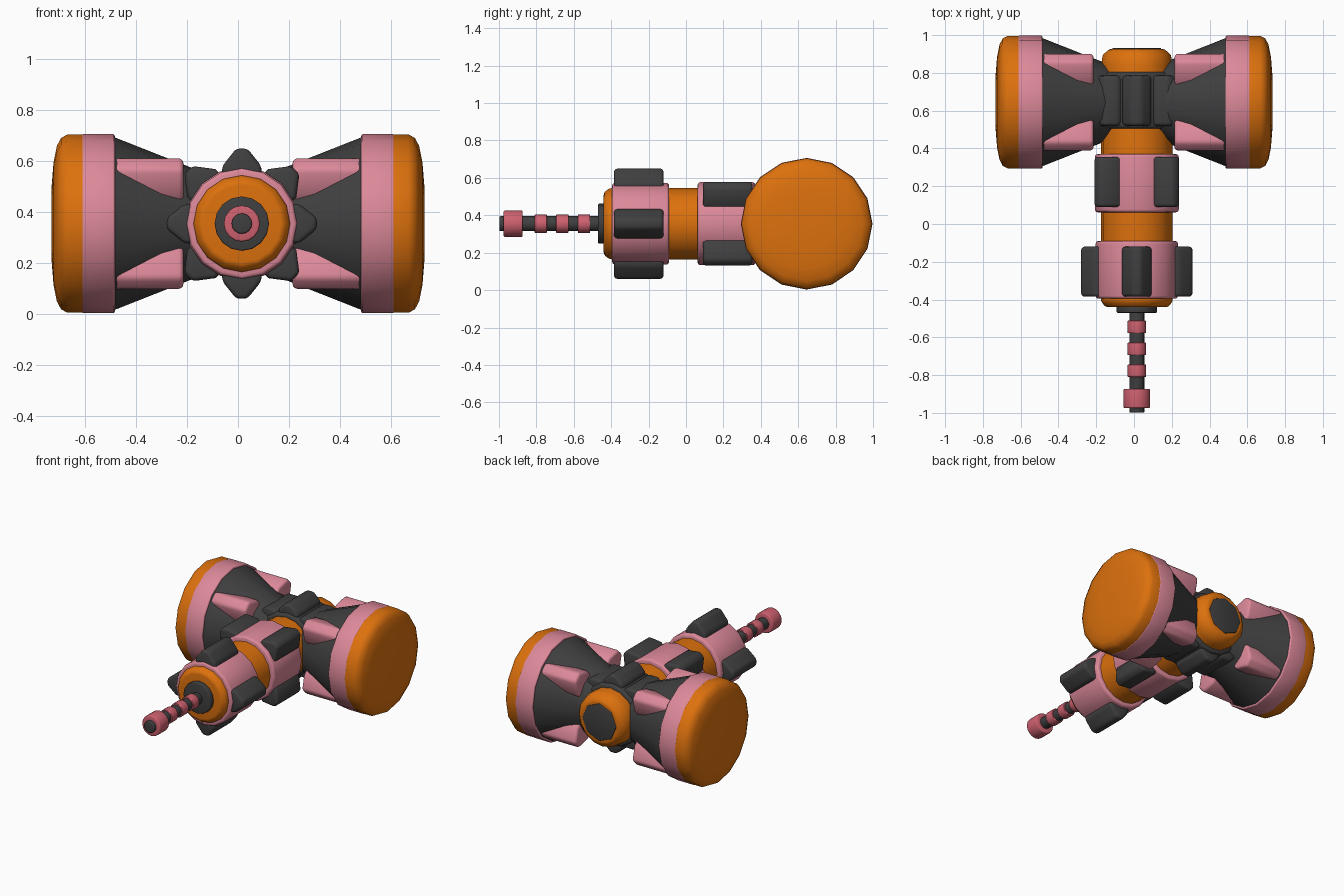
import bpy, bmesh
from math import sin, cos, pi, radians

if "Cube" in bpy.data.objects:
    bpy.data.objects.remove(bpy.data.objects["Cube"])

HX, CZ, HY = 0.015, 0.355, 0.645   # handle axis x, axis height, head axis y


def material(name, rgb):
    m = bpy.data.materials.new(name)
    m.diffuse_color = (*rgb, 1)
    m.use_nodes = True
    m.node_tree.nodes["Principled BSDF"].inputs["Base Color"].default_value = m.diffuse_color
    return m


ORANGE = material("orange", (0.72, 0.165, 0.004))
PINK = material("pink", (0.72, 0.25, 0.32))
RED = material("rose_red", (0.62, 0.12, 0.16))
DARK = material("charcoal", (0.05, 0.05, 0.05))


def place(axis, t, a, b):
    """Point at distance t along the axis with cross-section offsets a, b."""
    return (HX + a, t, CZ + b) if axis == "Y" else (t, HY + a, CZ + b)


def finish(name, bm, mat, bevel):
    bmesh.ops.recalc_face_normals(bm, faces=bm.faces)
    me = bpy.data.meshes.new(name)
    bm.to_mesh(me)
    bm.free()
    me.materials.append(mat)
    ob = bpy.data.objects.new(name, me)
    bpy.context.collection.objects.link(ob)
    bpy.ops.object.select_all(action="DESELECT")
    ob.select_set(True)
    bpy.context.view_layer.objects.active = ob
    bpy.ops.object.shade_smooth_by_angle(angle=radians(50))
    if bevel:
        mod = ob.modifiers.new("bevel", "BEVEL")
        mod.width, mod.segments = bevel, 3
        mod.limit_method, mod.angle_limit = "ANGLE", radians(38)
        for p in me.polygons:
            p.use_smooth = True
        for e in me.edges:
            e.use_edge_sharp = False
    return ob


def lathe(name, profile, axis, mat, bevel=0.0, sides=16):
    """Closed solid of revolution from (position, radius) pairs."""
    bm = bmesh.new()
    rings = [[bm.verts.new(place(axis, t, r * cos(2 * pi * i / sides), r * sin(2 * pi * i / sides)))
              for i in range(sides)] for t, r in profile]
    for r0, r1 in zip(rings, rings[1:]):
        for i in range(sides):
            j = (i + 1) % sides
            bm.faces.new((r0[i], r0[j], r1[j], r1[i]))
    bm.faces.new(rings[0])
    bm.faces.new(rings[-1])
    return finish(name, bm, mat, bevel)


def lug(name, axis, t0, t1, angle, base, shoulder, tip, half, tip_half, mat):
    """Tapered block standing radially off the axis."""
    section = [(-half, base), (half, base), (half, shoulder),
               (tip_half, tip), (-tip_half, tip), (-half, shoulder)]
    c, s = cos(angle), sin(angle)
    bm = bmesh.new()
    ends = [[bm.verts.new(place(axis, t, r * c - w * s, r * s + w * c)) for w, r in section]
            for t in (t0, t1)]
    bm.faces.new(ends[0])
    bm.faces.new(ends[1])
    for i in range(6):
        j = (i + 1) % 6
        bm.faces.new((ends[0][i], ends[0][j], ends[1][j], ends[1][i]))
    return finish(name, bm, mat, 0.018)


# Handle barrel and its back plate
lathe("barrel", [(-0.44, 0.165), (-0.41, 0.19), (0.84, 0.19), (0.895, 0.18), (0.927, 0.145)],
      "Y", ORANGE, 0.012)
lathe("back_plate", [(0.90, 0.13), (0.932, 0.13)], "Y", DARK, 0.005, 8)

# Collars on the barrel and the hub between the head halves
lathe("front_collar", [(-0.395, 0.218), (-0.09, 0.218)], "Y", PINK, 0.015)
lathe("middle_collar", [(0.062, 0.222), (0.37, 0.222)], "Y", PINK, 0.015)
lathe("hub", [(0.505, 0.215), (0.805, 0.215)], "Y", DARK, 0.02)

# Grip lugs around collars and hub
for k in range(4):
    lug(f"front_lug_{k}", "Y", -0.385, -0.12, k * pi / 2, 0.15, 0.225, 0.295, 0.078, 0.022, DARK)
    lug(f"middle_lug_{k}", "Y", 0.09, 0.355, k * pi / 2 + pi / 4, 0.15, 0.225, 0.298, 0.078, 0.022, DARK)
for k in range(8):
    lug(f"hub_lug_{k}", "Y", 0.52, 0.785, k * pi / 4, 0.15, 0.22, 0.27, 0.076, 0.025, DARK)

# Two mirrored hammer heads
for side, s in (("left", -1), ("right", 1)):
    lathe(f"{side}_cone", [(s * 0.12, 0.195), (s * 0.50, 0.345)], "X", DARK)
    lathe(f"{side}_band", [(s * 0.484, 0.352), (s * 0.615, 0.352)], "X", PINK, 0.008)
    lathe(f"{side}_cap", [(s * t, r) for t, r in (
        (0.60, 0.35), (0.67, 0.35), (0.695, 0.337), (0.712, 0.305), (0.725, 0.24), (0.733, 0.14))],
        "X", ORANGE)
    for k in range(4):
        lug(f"{side}_fin_{k}", "X", s * 0.215, s * 0.49, k * pi / 2 + pi / 4,
            0.15, 0.25, 0.335, 0.085, 0.032, PINK)

# Tail rod with rings and end knob
lathe("rod_flange", [(-0.47, 0.107), (-0.43, 0.107)], "Y", DARK, 0.006)
lathe("tail_rod", [(-0.998, 0.04), (-0.45, 0.04)], "Y", DARK, 0.006)
for k in range(3):
    t = -0.545 - 0.116 * k
    lathe(f"rod_ring_{k}", [(t - 0.033, 0.049), (t + 0.033, 0.049)], "Y", RED, 0.004)
lathe("end_knob", [(-0.975, 0.071), (-0.873, 0.071)], "Y", RED, 0.008)
